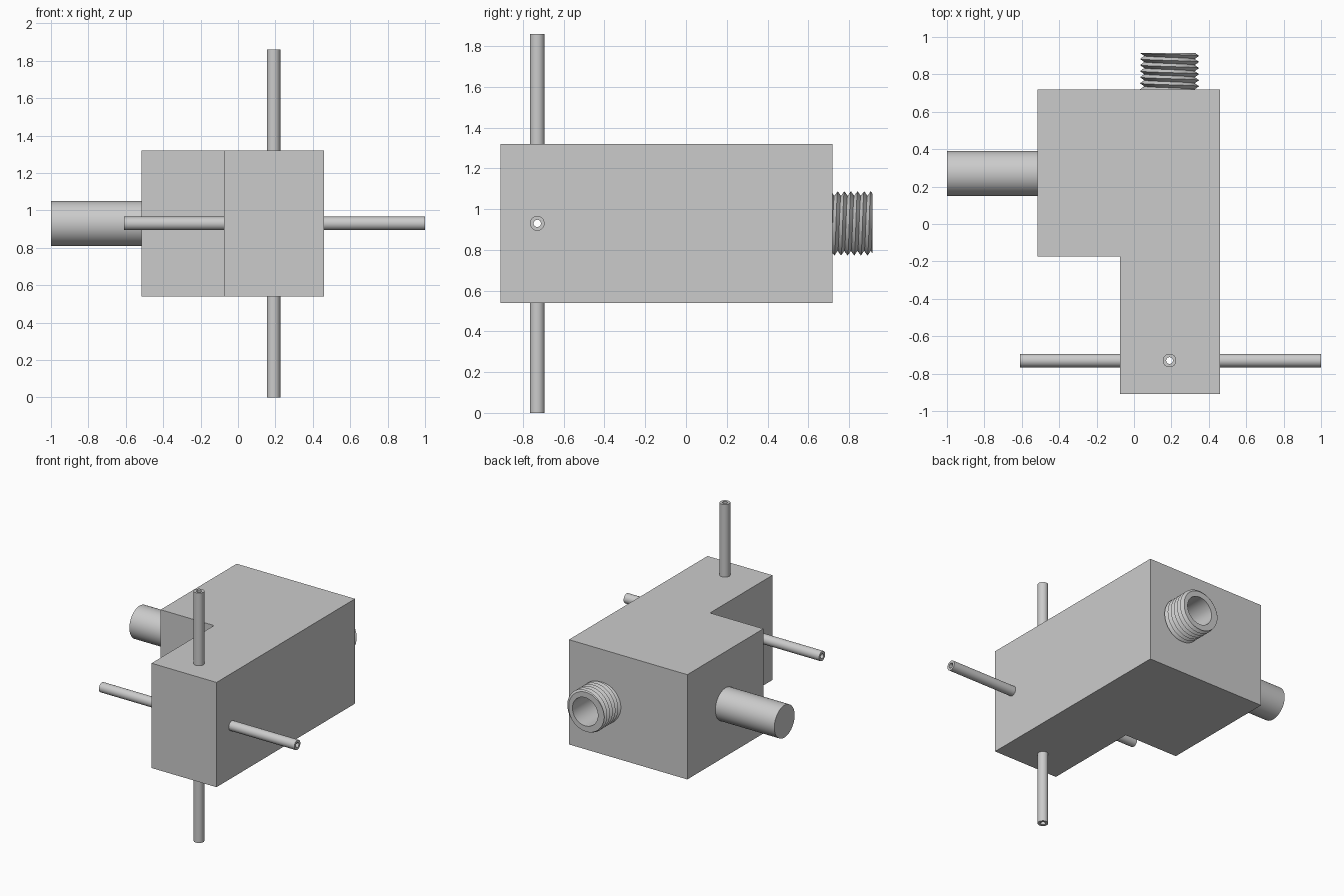
import bpy, bmesh
from math import pi, cos, sin
from mathutils import Vector

if "Cube" in bpy.data.objects:
    bpy.data.objects.remove(bpy.data.objects["Cube"])

grey = bpy.data.materials.new("plain_grey")
grey.use_nodes = True
GREY = (0.6, 0.6, 0.6, 1)
grey.diffuse_color = GREY
grey.node_tree.nodes["Principled BSDF"].inputs["Base Color"].default_value = GREY

AXIS_X, AXIS_Y, AXIS_Z = Vector((1, 0, 0)), Vector((0, 1, 0)), Vector((0, 0, 1))
CROSS = Vector((0.19, -0.73, 0.93))      # where the four thin tubes meet
TUBE_R, TUBE_BORE = 0.036, 0.018
PORT_R, PORT_ROOT, PORT_BORE = 0.158, 0.135, 0.105
BACK, PORT_END = 0.72, 0.915


def finish(name, bm, smooth=True):
    bmesh.ops.remove_doubles(bm, verts=bm.verts, dist=1e-5)
    bmesh.ops.recalc_face_normals(bm, faces=bm.faces)
    mesh = bpy.data.meshes.new(name)
    bm.to_mesh(mesh)
    bm.free()
    mesh.materials.append(grey)
    obj = bpy.data.objects.new(name, mesh)
    bpy.context.collection.objects.link(obj)
    bpy.ops.object.select_all(action="DESELECT")
    obj.select_set(True)
    bpy.context.view_layer.objects.active = obj
    if smooth:
        bpy.ops.object.shade_smooth_by_angle(angle=pi / 6)
    return obj


def skin(bm, rings):
    """Join successive rings of points with quads."""
    rows = [[bm.verts.new(p) for p in ring] for ring in rings]
    n = len(rows[0])
    for a, b in zip(rows, rows[1:]):
        for i in range(n):
            j = (i + 1) % n
            bm.faces.new((a[i], a[j], b[j], b[i]))
    return rows


def ring(centre, axis, radius, n):
    u = axis.orthogonal().normalized()
    v = axis.cross(u)
    return [centre + radius * (cos(2 * pi * i / n) * u + sin(2 * pi * i / n) * v)
            for i in range(n)]


def rod(name, start, end, radius, n=48):
    bm = bmesh.new()
    axis = (end - start).normalized()
    rows = skin(bm, [ring(p, axis, radius, n) for p in (start, end)])
    for row in rows:
        bm.faces.new(row)
    return finish(name, bm)


def tube(name, start, end, n=32):
    bm = bmesh.new()
    axis = (end - start).normalized()
    loops = [(start, TUBE_R), (end, TUBE_R), (end, TUBE_BORE),
             (start, TUBE_BORE), (start, TUBE_R)]
    skin(bm, [ring(p, axis, r, n) for p, r in loops])
    return finish(name, bm)


# L-shaped body block
bm = bmesh.new()
outline = [(-0.515, BACK), (-0.515, -0.175), (-0.075, -0.175),
           (-0.075, -0.91), (0.46, -0.91), (0.46, BACK)]
base = bm.faces.new([bm.verts.new((x, y, 0.54)) for x, y in outline])
top = bmesh.ops.extrude_face_region(bm, geom=[base])["geom"]
bmesh.ops.translate(bm, vec=(0, 0, 0.78),
                    verts=[g for g in top if isinstance(g, bmesh.types.BMVert)])
body = finish("body_block", bm, smooth=False)

# Bores through the body
port = Vector((CROSS.x, BACK, CROSS.z))
cutters = [rod("bore_x", CROSS - AXIS_X, CROSS + AXIS_X, TUBE_BORE, 32),
           rod("bore_z", CROSS - AXIS_Z, CROSS + AXIS_Z, TUBE_BORE, 32),
           rod("bore_y", CROSS, port + 0.1 * AXIS_Y, PORT_BORE, 64)]
for cutter in cutters:
    bpy.context.view_layer.objects.active = body
    mod = body.modifiers.new("bore", "BOOLEAN")
    mod.operation, mod.solver, mod.object = "DIFFERENCE", "EXACT", cutter
    bpy.ops.object.modifier_apply(modifier=mod.name)
    bpy.data.objects.remove(cutter)

# Four thin hollow tubes
tube("left_tube", Vector((0.46, CROSS.y, CROSS.z)), Vector((1, CROSS.y, CROSS.z)))
tube("right_tube", Vector((-0.075, CROSS.y, CROSS.z)), Vector((-0.61, CROSS.y, CROSS.z)))
tube("upper_tube", Vector((CROSS.x, CROSS.y, 1.32)), Vector((CROSS.x, CROSS.y, 1.86)))
tube("lower_tube", Vector((CROSS.x, CROSS.y, 0.54)), Vector((CROSS.x, CROSS.y, 0)))

# Solid side rod
rod("side_rod", Vector((-0.515, 0.27, 0.93)), Vector((-1, 0.27, 0.93)), 0.12, 64)

# Threaded port: helical ridge clamped to the port length
bm = bmesh.new()
SEGS, PITCH = 64, 0.0325
turns = int((PORT_END - BACK) / PITCH) + 2


def port_point(i, y, r):
    a = 2 * pi * i / SEGS
    return Vector((CROSS.x + r * cos(a), y, CROSS.z + r * sin(a)))


def thread_point(i, half_turn):
    y = BACK + PITCH * (half_turn / 2 + i / SEGS)
    y = min(max(y, BACK), PORT_END)
    phase = ((y - BACK) / PITCH - i / SEGS) % 1
    return port_point(i, y, PORT_ROOT + (PORT_R - PORT_ROOT) * (1 - abs(2 * phase - 1)))


rows = [[thread_point(i, h) for i in range(SEGS + 1)]
        for h in range(-2, 2 * turns + 1)]
rows += [[port_point(i, y, PORT_BORE) for i in range(SEGS + 1)]
         for y in (PORT_END, BACK)]
grid = [[bm.verts.new(p) for p in row] for row in rows]
for a, b in zip(grid, grid[1:]):
    for i in range(SEGS):
        bm.faces.new((a[i], a[i + 1], b[i + 1], b[i]))
bmesh.ops.dissolve_degenerate(bm, dist=1e-6, edges=bm.edges)
finish("threaded_port", bm)
